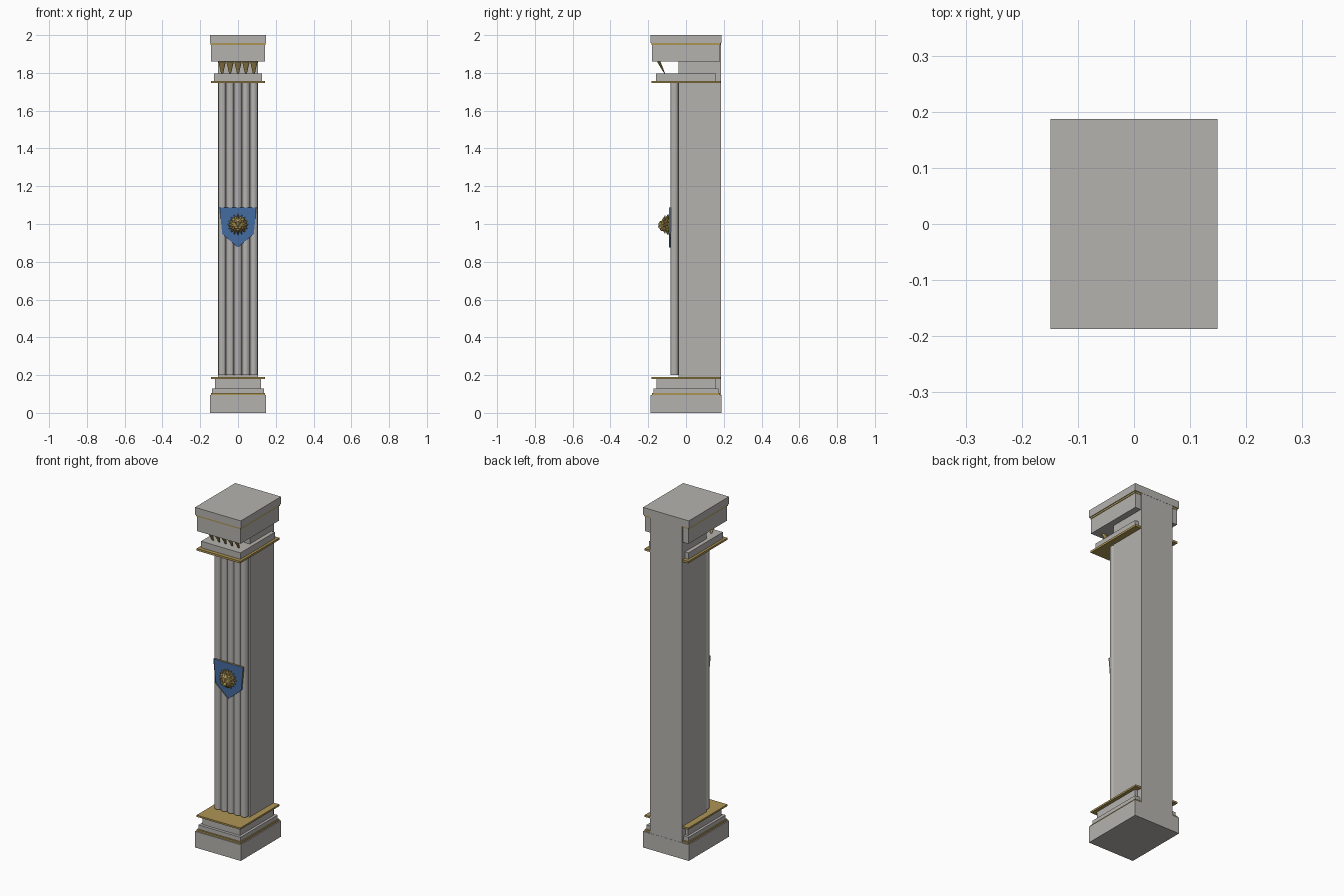
import bpy, bmesh, math
from mathutils import Vector, Matrix

if "Cube" in bpy.data.objects:
    bpy.data.objects.remove(bpy.data.objects["Cube"])


def material(name, rgb):
    m = bpy.data.materials.new(name)
    m.diffuse_color = (*rgb, 1)
    m.use_nodes = True
    m.node_tree.nodes["Principled BSDF"].inputs["Base Color"].default_value = m.diffuse_color
    return m


STONE = material("grey stone", (0.46, 0.45, 0.43))
GOLD = material("old gold", (0.42, 0.30, 0.09))
BLUE = material("shield blue", (0.06, 0.15, 0.36))


def finish(name, bm, mat, smooth=False):
    bmesh.ops.recalc_face_normals(bm, faces=bm.faces)
    for f in bm.faces:
        f.smooth = smooth
    me = bpy.data.meshes.new(name)
    bm.to_mesh(me)
    bm.free()
    me.materials.append(mat)
    ob = bpy.data.objects.new(name, me)
    bpy.context.collection.objects.link(ob)
    return ob


def box(name, hx, y0, y1, z0, z1, mat):
    bm = bmesh.new()
    m = Matrix.Translation((0, (y0 + y1) / 2, (z0 + z1) / 2)) @ Matrix.Diagonal((2 * hx, y1 - y0, z1 - z0, 1))
    bmesh.ops.create_cube(bm, size=1, matrix=m)
    return finish(name, bm, mat)


def add_cone(bm, a, b, r0, r1, seg, flat=1.0):
    """Tapered rod from a to b, flattened in its local y."""
    a, b = Vector(a), Vector(b)
    d = b - a
    rot = d.to_track_quat('Z', 'Y').to_matrix().to_4x4()
    m = Matrix.Translation((a + b) / 2) @ rot @ Matrix.Diagonal((1, flat, 1, 1))
    bmesh.ops.create_cone(bm, cap_ends=True, segments=seg, radius1=r0, radius2=r1, depth=d.length, matrix=m)


def add_ball(bm, c, s, u=12, v=8):
    bmesh.ops.create_uvsphere(bm, u_segments=u, v_segments=v, radius=1,
                              matrix=Matrix.Translation(c) @ Matrix.Diagonal((*s, 1)))


# Core pier, flush with the back
box("pier", 0.105, -0.04, 0.186, 0.05, 1.97, STONE)

# Stacked mouldings: name, half width, half depth, bottom, top, colour
for name, hx, hy, z0, z1, mat in [
    ("plinth", 0.149, 0.187, 0.0, 0.095, STONE),
    ("plinth_trim", 0.143, 0.181, 0.095, 0.105, GOLD),
    ("base_step_lower", 0.137, 0.172, 0.105, 0.13, STONE),
    ("base_step_upper", 0.122, 0.155, 0.13, 0.18, STONE),
    ("base_gold_plate", 0.142, 0.182, 0.18, 0.19, GOLD),
    ("neck_gold_plate", 0.142, 0.182, 1.746, 1.758, GOLD),
    ("neck_step", 0.128, 0.16, 1.758, 1.796, STONE),
    ("capital_block", 0.142, 0.18, 1.86, 1.947, STONE),
    ("capital_trim", 0.145, 0.182, 1.947, 1.957, GOLD),
    ("top_slab", 0.149, 0.187, 1.957, 2.0, STONE),
]:
    box(name, hx, -hy, hy, z0, z1, mat)

# Rounded ribs on the front of the shaft
bm = bmesh.new()
for i in range(5):
    x = (i - 2) * 0.042
    add_cone(bm, (x, -0.06, 0.2), (x, -0.06, 1.748), 0.021, 0.021, 14)
finish("shaft_ribs", bm, STONE)

# Flaring leaves under the capital
bm = bmesh.new()
for i in range(5):
    x = (i - 2) * 0.042
    add_cone(bm, (x, -0.112, 1.795), (x, -0.145, 1.862), 0.005, 0.021, 10, 0.4)
finish("capital_leaves", bm, GOLD)

# Shield: blue plate with a raised gold rim
outline = [(-0.097, 1.087), (0.097, 1.087), (0.084, 0.948), (0, 0.876), (-0.084, 0.948)]


def shield(name, y0, y1, mat, rim=None):
    bm = bmesh.new()
    f = bm.faces.new([bm.verts.new((x, y0, z)) for x, z in outline])
    if rim:
        bmesh.ops.inset_region(bm, faces=[f], thickness=rim, use_boundary=True)
        bmesh.ops.delete(bm, geom=[f], context='FACES_ONLY')
    r = bmesh.ops.extrude_face_region(bm, geom=bm.faces[:])
    verts = [g for g in r["geom"] if isinstance(g, bmesh.types.BMVert)]
    bmesh.ops.translate(bm, verts=verts, vec=(0, y1 - y0, 0))
    return finish(name, bm, mat)


shield("shield_field", -0.086, -0.081, BLUE)
shield("shield_rim", -0.091, -0.0805, GOLD, 0.012)

# Lion mask: two rings of mane locks around a face
CZ = 0.997
bm = bmesh.new()
add_cone(bm, (0, -0.08, CZ), (0, -0.115, CZ), 0.042, 0.034, 20)
for n, r0, r1, y0, y1, w in [(16, 0.03, 0.055, -0.1, -0.094, 0.011),
                             (14, 0.022, 0.047, -0.118, -0.11, 0.01)]:
    for i in range(n):
        t = 2 * math.pi * (i + (0.5 if n == 14 else 0)) / n
        c, s = math.cos(t), math.sin(t)
        add_cone(bm, (r0 * c, y0, CZ + r0 * s), (r1 * c, y1, CZ + r1 * s), w, 0.002, 6)
finish("lion_mane", bm, GOLD)

bm = bmesh.new()
add_ball(bm, (0, -0.115, CZ), (0.028, 0.018, 0.032), 16, 10)         # head
add_ball(bm, (0, -0.133, CZ + 0.002), (0.007, 0.012, 0.018))         # nose bridge
add_ball(bm, (0, -0.144, CZ - 0.008), (0.007, 0.005, 0.004))         # nose tip
add_ball(bm, (0, -0.126, CZ - 0.026), (0.01, 0.011, 0.008))          # chin
for s in (-1, 1):
    add_ball(bm, (s * 0.008, -0.134, CZ - 0.015), (0.01, 0.011, 0.008))   # cheeks
    add_ball(bm, (s * 0.012, -0.13, CZ + 0.013), (0.009, 0.006, 0.004))   # brows
    add_ball(bm, (s * 0.012, -0.129, CZ + 0.006), (0.004, 0.004, 0.003))  # eyes
    add_ball(bm, (s * 0.024, -0.118, CZ + 0.026), (0.008, 0.006, 0.008))  # ears
finish("lion_face", bm, GOLD, True)
